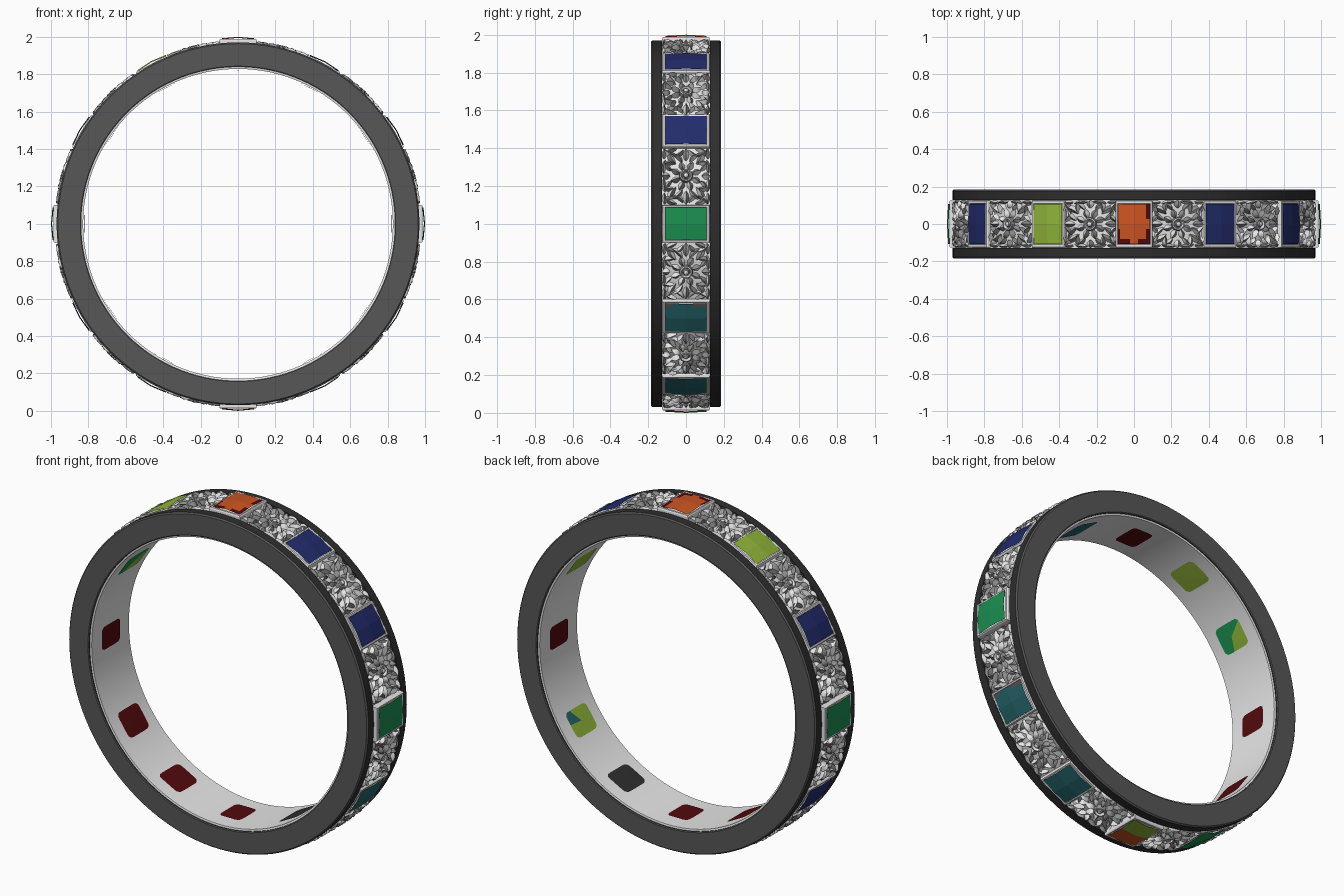
import bpy, bmesh, math
from math import sin, cos, pi, radians

if "Cube" in bpy.data.objects:
    bpy.data.objects.remove(bpy.data.objects["Cube"])

def mat(name, r, g, b):
    m = bpy.data.materials.new(name)
    m.diffuse_color = (r, g, b, 1)
    m.use_nodes = True
    m.node_tree.nodes["Principled BSDF"].inputs["Base Color"].default_value = m.diffuse_color
    return m

M = {
    "silver": mat("silver", .88, .88, .88),
    "grey": mat("antique grey", .27, .27, .27),
    "dark": mat("dark grey metal", .095, .095, .095),
    "black": mat("blackened metal", .027, .027, .027),
    "blue": mat("blue gem", .016, .025, .15),
    "green": mat("green gem", .011, .27, .08),
    "lime": mat("lime gem", .27, .45, .04),
    "orange": mat("orange gem", .60, .09, .015),
    "teal": mat("teal gem", .018, .13, .15),
    "red": mat("dark red gem", .085, .003, .004),
}

def wrap(a0, u, v, r):
    """Point at tangential offset u, width v and radius r on the ring."""
    a = a0 + u / .97
    return (r * cos(a), v, 1 + r * sin(a))

def flat(a0, u, v, r):
    """Point on a flat plate tangent to the ring at angle a0."""
    return (r * cos(a0) - u * sin(a0), v, 1 + r * sin(a0) + u * cos(a0))

def finish(bm, name, mats, smooth=None, recalc=False):
    if recalc:
        bmesh.ops.recalc_face_normals(bm, faces=bm.faces)
    me = bpy.data.meshes.new(name)
    bm.to_mesh(me)
    bm.free()
    ob = bpy.data.objects.new(name, me)
    bpy.context.collection.objects.link(ob)
    for m in mats:
        me.materials.append(M[m])
    if smooth:
        bpy.ops.object.select_all(action='DESELECT')
        ob.select_set(True)
        bpy.context.view_layer.objects.active = ob
        bpy.ops.object.shade_smooth_by_angle(angle=radians(smooth))
    return ob

def lathe(name, profile, mats, rule=lambda i: 0, n=120):
    """Spin a closed (radius, y) profile round the ring axis."""
    bm = bmesh.new()
    rows = [[bm.verts.new(wrap(0, .97 * 2 * pi * k / n, y, r)) for r, y in profile] for k in range(n)]
    p = len(profile)
    for k in range(n):
        a, b = rows[k], rows[(k + 1) % n]
        for i in range(p):
            j = (i + 1) % p
            bm.faces.new((a[i], a[j], b[j], b[i])).material_index = rule(i)
    return finish(bm, name, mats, 30, True)

# Silver core band, wide lining inside and narrower under the filigree
lathe("core_band", [(.828, -.172), (.828, .172), (.846, .176), (.846, .132), (.957, .132),
                    (.957, -.132), (.846, -.132), (.846, -.176)], ["silver"])

# Dark side bands: grey outer cheek, black rim
for s, side in ((-1, "front"), (1, "back")):
    lathe(side + "_side_band",
          [(.840, s * .125), (.838, s * .181), (.843, s * .185), (.963, s * .185),
           (.970, s * .177), (.970, s * .128)],
          ["dark", "black"], lambda i: 0 if i in (1, 2, 3) else 1)

# Stone colours by angle: outer main, outer second, inner main, inner second
STONES = {
    0: ("green", "green", "red", "red"), 30: ("blue", "blue", "lime", "lime"),
    60: ("blue", "blue", "teal", "teal"), 90: ("orange", "red", "red", "red"),
    120: ("lime", "lime", "lime", "lime"), 150: ("blue", "blue", "green", "lime"),
    180: ("green", "green", "red", "red"), 210: ("blue", "blue", "red", "red"),
    240: ("green", "green", "red", "red"), 270: ("orange", "lime", "red", "red"),
    300: ("teal", "teal", "black", "black"), 330: ("teal", "dark", "lime", "teal"),
}

def place(deg, near, far):
    """Shift stones off the exact 30 degree steps, mirrored in each quadrant."""
    q = deg % 180
    d = {30: near, 60: far, 120: -far, 150: -near}.get(q, 0)
    return radians(deg + d)

def second(deg, u, v):
    """Where the second colour of an outer stone shows."""
    if deg == 90:
        return (v < -.8 and abs(u) > .3) or (u < -.8 and abs(v) > .3) or (u > .85 and v < -.3)
    if deg == 330:
        return u > .7 and (v > .2 or v < -.6)
    return v > 0

def frame(deg, a, dr):
    bm = bmesh.new()
    loops = [(.100, .126, .93), (.100, .126, .980 + dr), (.096, .122, .987 + dr),
             (.088, .110, .987 + dr), (.085, .107, .975 + dr), (.085, .107, .93)]
    rings = [[bm.verts.new(flat(a, u * su, v * sv, r))
              for su, sv in ((1, 1), (1, -1), (-1, -1), (-1, 1))] for u, v, r in loops]
    for i, r0 in enumerate(rings):
        r1 = rings[(i + 1) % len(rings)]
        for k in range(4):
            m = (k + 1) % 4
            bm.faces.new((r0[k], r0[m], r1[m], r1[k]))
    finish(bm, f"stone_frame_{deg}", ["silver"], None, True)

def stone(deg, a, dr, c1, c2):
    # Low hipped table with creases along both middle lines
    n = 16
    bm = bmesh.new()
    g = []
    for i in range(n + 1):
        u = 2 * i / n - 1
        g.append([])
        for j in range(n + 1):
            v = 2 * j / n - 1
            g[i].append(bm.verts.new(flat(a, u * .086, v * .108, 1 + dr - .008 * abs(u) - .006 * abs(v))))
    for i in range(n):
        for j in range(n):
            f = bm.faces.new((g[i][j], g[i][j + 1], g[i + 1][j + 1], g[i + 1][j]))
            f.material_index = int(second(deg, (2 * i + 1) / n - 1, (2 * j + 1) / n - 1))
    finish(bm, f"stone_{deg}", [c1, c2])

def inner_stone(deg, c1, c2):
    # Rounded plate showing through the inside of the band
    a, n = place(deg, 4.5, 2), 32
    k0 = 1.0 if deg % 90 == 0 else 1.12
    bm = bmesh.new()
    c = bm.verts.new(flat(a, 0, 0, .821))
    rim = []
    for k in range(n):
        t = 2 * pi * (k + .5) / n
        q = k0 * (cos(t) ** 8 + sin(t) ** 8) ** (-1 / 8)
        rim.append(bm.verts.new(flat(a, .068 * q * cos(t), .084 * q * sin(t), .8225)))
    for k in range(n):
        f = bm.faces.new((c, rim[k], rim[(k + 1) % n]))
        t = 2 * pi * (k + 1) / n
        f.material_index = int(sin(t + .6) > (.3 if deg == 150 else .88))
    finish(bm, f"inner_stone_{deg}", [c1, c2])

for deg, (o1, o2, i1, i2) in STONES.items():
    a, dr = place(deg, .6, 1.8), (0 if deg % 90 == 0 else -.014)
    frame(deg, a, dr)
    stone(deg, a, dr, o1, o2)
    inner_stone(deg, i1, i2)

def leaf(bm, a0, u, v, ang, length, width, bend=0, high=.02, n=6):
    """Pointed ridged leaf growing from (u, v), curling by bend."""
    rows = []
    for k in range(n + 1):
        s = k / n
        d = ang + bend * s
        w = width * .5 * sin(pi * min(1, s * .93 + .05)) + .001
        h = .961 + high * sin(pi * (.15 + .75 * s))
        rows.append([bm.verts.new(wrap(a0, u - o * w * sin(d), max(-.127, min(.127, v + o * w * cos(d))),
                                       h if o == 0 else .955)) for o in (1, 0, -1)])
        u += length / n * cos(d)
        v += length / n * sin(d)
    for p, q in zip(rows, rows[1:]):
        for i in (0, 1):
            f = bm.faces.new((p[i], q[i], q[i + 1], p[i + 1]))
            f.material_index = i

def rosette(bm, a0):
    # Domed centre inside a raised collar
    prof = [(.0, .984), (.012, .981), (.017, .966), (.022, .966), (.027, .982), (.033, .980), (.038, .957)]
    n = 14
    rows = [[bm.verts.new(wrap(a0, r * cos(2 * pi * k / n), r * sin(2 * pi * k / n), h))
             for k in range(n)] for r, h in prof[1:]]
    top = bm.verts.new(wrap(a0, 0, 0, prof[0][1]))
    for k in range(n):
        m = (k + 1) % n
        bm.faces.new((top, rows[0][m], rows[0][k]))
        for i, (p, q) in enumerate(zip(rows, rows[1:])):
            f = bm.faces.new((p[k], p[m], q[m], q[k]))
            f.material_index = int(i in (0, 1, 4))

# Floral filigree panels between the stones
for p in range(12):
    a0 = (place(30 * p, .6, 1.8) + place(30 * p + 30, .6, 1.8)) / 2
    bm = bmesh.new()
    rosette(bm, a0)
    for k in range(8):
        t = 2 * pi * (k + .5) / 8
        leaf(bm, a0, .034 * cos(t), .034 * sin(t), t, .05, .034, .25, .022)
    for su in (1, -1):
        leaf(bm, a0, su * .085, 0, 0 if su > 0 else pi, .07, .035, 0, .02)
        leaf(bm, a0, 0, su * .085, su * pi / 2, .042, .04, 0, .02)
        for sv in (1, -1):
            def sprig(u, v, ang, length, width, bend):
                d = radians(ang)
                d = d if su > 0 else pi - d
                leaf(bm, a0, su * u, sv * v, sv * d, length, width, su * sv * bend)
            sprig(.065, .055, 45, .085, .034, -.9)
            sprig(.070, .060, 80, .070, .028, .9)
            sprig(.150, .118, 215, .075, .030, .9)
            sprig(.152, .050, 100, .070, .028, .7)
            sprig(.075, .020, 25, .075, .026, .9)
            sprig(.015, .118, 5, .075, .026, -.5)
            sprig(.095, .115, 5, .060, .024, -.4)
            sprig(.145, .015, 150, .060, .024, -.8)
            sprig(.030, .075, 60, .055, .024, -1.0)
    finish(bm, f"filigree_panel_{p + 1}", ["silver", "grey"])
